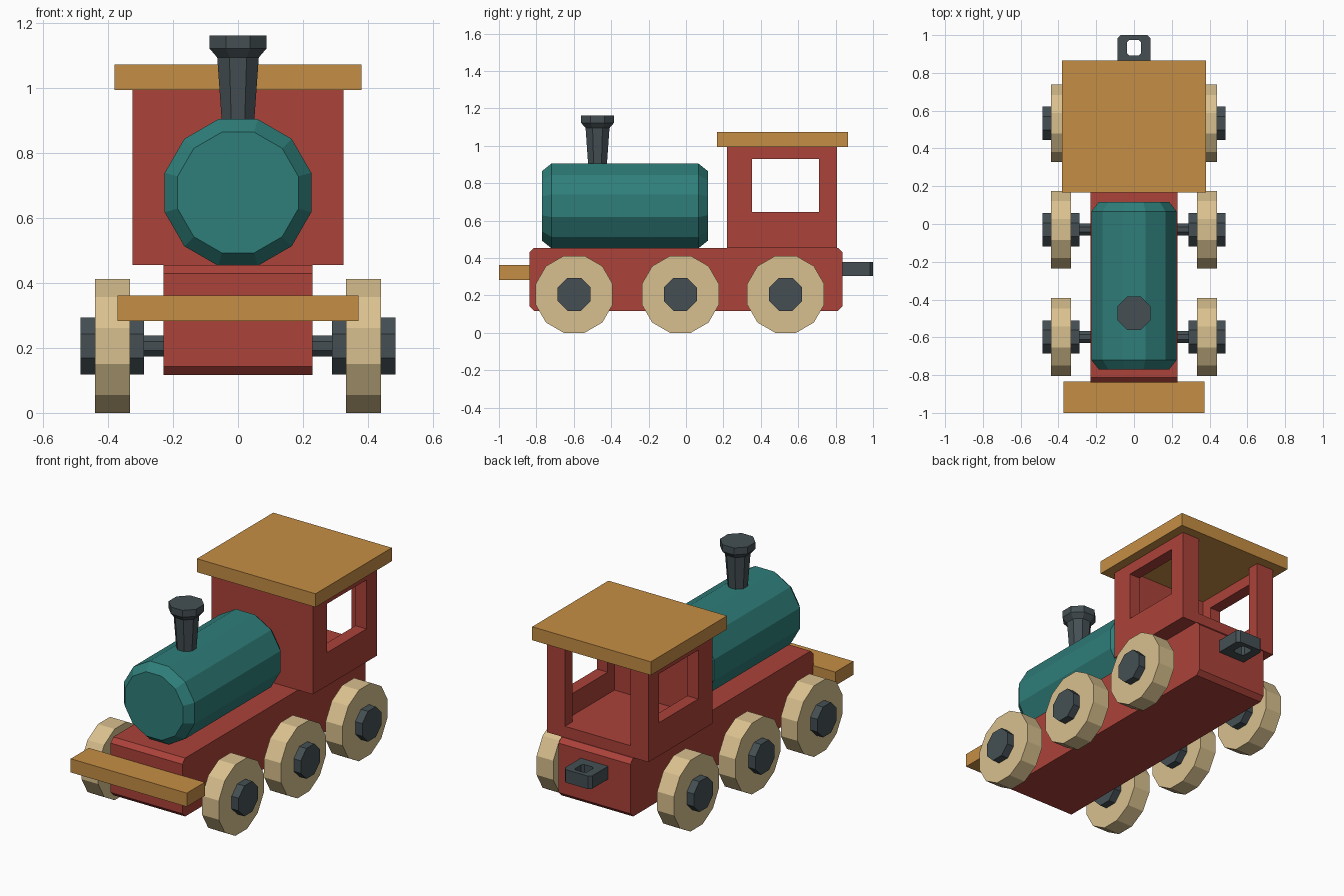
import bpy, bmesh
from math import cos, sin, pi
from mathutils import Matrix

if "Cube" in bpy.data.objects:
    bpy.data.objects.remove(bpy.data.objects["Cube"])


def material(name, r, g, b):
    mat = bpy.data.materials.new(name)
    mat.diffuse_color = [(c / 255) ** 2.2 for c in (r, g, b)] + [1]
    mat.use_nodes = True
    mat.node_tree.nodes["Principled BSDF"].inputs["Base Color"].default_value = mat.diffuse_color
    return mat


RED = material("red_paint", 170, 68, 60)
TEAL = material("teal_paint", 50, 125, 121)
WOOD = material("warm_wood", 196, 141, 70)
PALE = material("pale_wood", 216, 191, 141)
DARK = material("dark_metal", 70, 80, 84)


def finish(name, bm, mat):
    bmesh.ops.recalc_face_normals(bm, faces=bm.faces)
    mesh = bpy.data.meshes.new(name)
    bm.to_mesh(mesh)
    bm.free()
    if mat:
        mesh.materials.append(mat)
    obj = bpy.data.objects.new(name, mesh)
    bpy.context.collection.objects.link(obj)
    return obj


def box(name, x, y, z, mat=None, bevel=0, bevel_edge=None):
    """Box from (min, max) ranges; bevel_edge picks the edges to chamfer."""
    bm = bmesh.new()
    bmesh.ops.create_cube(bm, size=1)
    for v in bm.verts:
        v.co = [lo + (hi - lo) * (c + 0.5) for c, (lo, hi) in zip(v.co, (x, y, z))]
    if bevel:
        edges = [e for e in bm.edges if bevel_edge(e.verts[0].co, e.verts[1].co)]
        bmesh.ops.bevel(bm, geom=edges, offset=bevel, offset_type='OFFSET',
                        segments=1, affect='EDGES')
    return finish(name, bm, mat)


def turned(name, sides, profile, axis, centre, mat):
    """Faceted turned part; profile is (distance to flat, position on axis)."""
    bm = bmesh.new()
    rings = []
    for flat, h in profile:
        r = flat / cos(pi / sides)
        angles = [(i + 0.5) * 2 * pi / sides for i in range(sides)]
        rings.append([bm.verts.new((r * cos(a), r * sin(a), h)) for a in angles])
    for a, b in zip(rings, rings[1:]):
        for i in range(sides):
            j = (i + 1) % sides
            bm.faces.new((a[i], a[j], b[j], b[i]))
    bm.faces.new(rings[0])
    bm.faces.new(rings[-1])
    turn = {'X': Matrix.Rotation(pi / 2, 4, 'Y'),
            'Y': Matrix.Rotation(-pi / 2, 4, 'X'),
            'Z': Matrix.Identity(4)}[axis]
    bm.transform(Matrix.Translation(centre) @ turn)
    return finish(name, bm, mat)


def cut(obj, *cutters):
    for c in cutters:
        mod = obj.modifiers.new("cut", 'BOOLEAN')
        mod.operation, mod.solver, mod.object = 'DIFFERENCE', 'EXACT', c
    graph = bpy.context.evaluated_depsgraph_get()
    mesh = bpy.data.meshes.new_from_object(obj.evaluated_get(graph))
    obj.modifiers.clear()
    obj.data = mesh
    for c in cutters:
        bpy.data.objects.remove(c)


def upright(a, b):
    return abs(a.z - b.z) > 0.01


# Chassis with chamfered cross edges, front bumper
box("chassis", (-0.23, 0.23), (-0.838, 0.838), (0.117, 0.455), RED, 0.026,
    lambda a, b: abs(a.x - b.x) > 0.01)
box("bumper", (-0.372, 0.372), (-1, -0.835), (0.283, 0.362), WOOD)

# Rear coupling loop
coupling = box("coupling", (-0.088, 0.088), (0.82, 1.0), (0.305, 0.38), DARK, 0.017,
               lambda a, b: upright(a, b) and a.y > 0.9)
cut(coupling, box("coupling_hole", (-0.038, 0.038), (0.893, 0.974), (0.2, 0.5),
                  None, 0.012, upright))

# Boiler and chimney
turned("boiler", 12, [(0.186, -0.77), (0.226, -0.72), (0.226, 0.067), (0.186, 0.117)],
       'Y', (0, 0, 0.679), TEAL)
turned("chimney", 8, [(0.048, 0.87), (0.064, 1.095), (0.088, 1.123), (0.088, 1.163)],
       'Z', (0, -0.473, 0), DARK)

# Cab: hollow, side windows, open doorway at the back
cab = box("cab", (-0.325, 0.325), (0.22, 0.808), (0.455, 0.995), RED)
cut(cab,
    box("cab_inside", (-0.255, 0.255), (0.29, 0.738), (0.52, 1.2)),
    box("cab_windows", (-0.5, 0.5), (0.352, 0.711), (0.647, 0.93)),
    box("cab_doorway", (-0.21, 0.21), (0.6, 1.0), (0.52, 1.2)))
box("cab_roof", (-0.38, 0.38), (0.167, 0.865), (0.995, 1.073), WOOD)

# Axles, wheels and hubs
for label, y in (("front", -0.598), ("middle", -0.03), ("rear", 0.533)):
    centre = (0, y, 0.206)
    turned(label + "_axle", 8, [(0.032, -0.32), (0.032, 0.32)], 'X', centre, DARK)
    for side, s in (("left", -1), ("right", 1)):
        turned(f"{label}_{side}_wheel", 12, [(0.206, s * 0.333), (0.206, s * 0.44)],
               'X', centre, PALE)
        turned(f"{label}_{side}_hub", 8, [(0.088, s * 0.289), (0.088, s * 0.485)],
               'X', centre, DARK)
